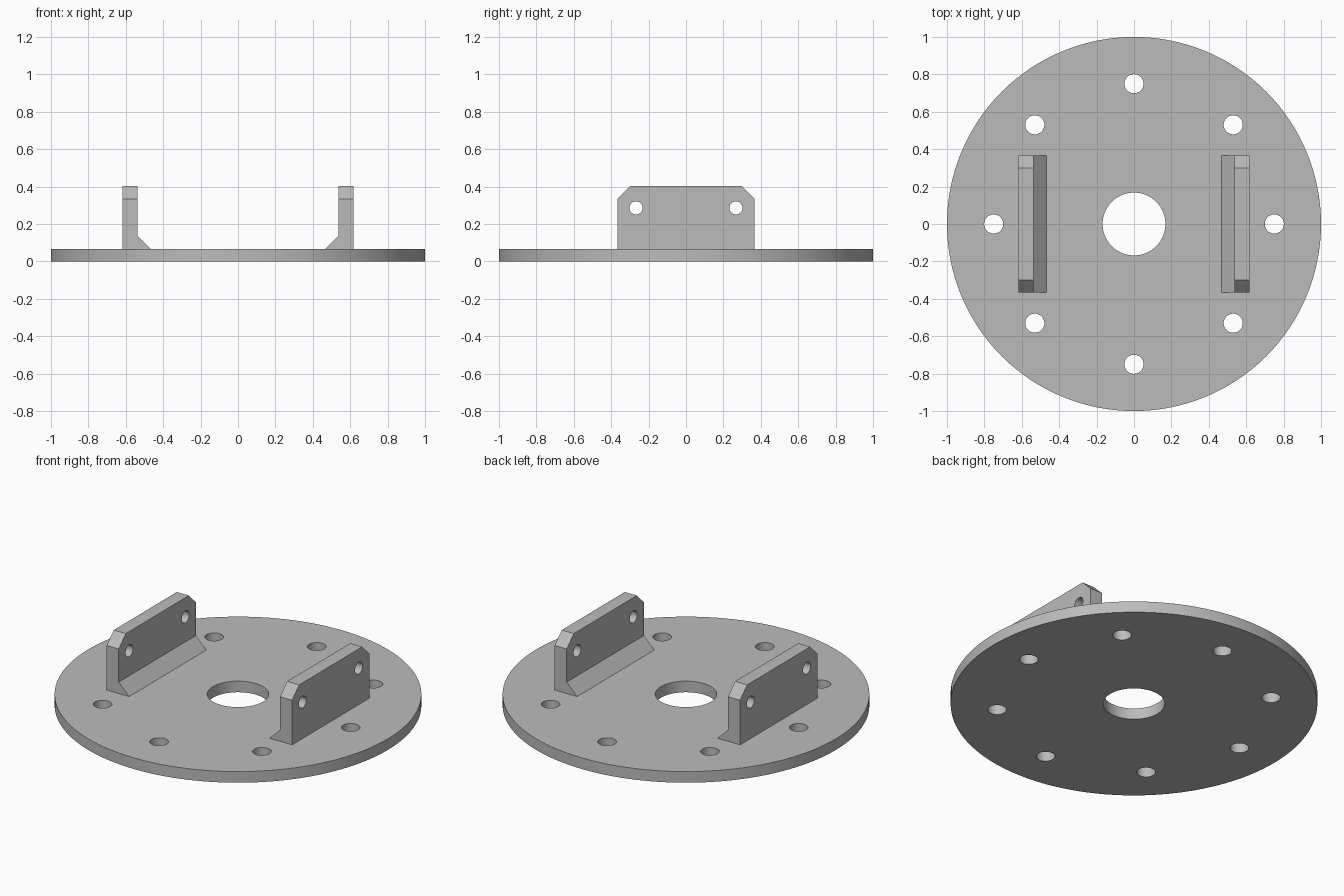
import bpy, bmesh, math
from mathutils import Vector

if "Cube" in bpy.data.objects:
    bpy.data.objects.remove(bpy.data.objects["Cube"], do_unlink=True)

THICK = 0.067    # base plate thickness
HALF = 0.367     # half length of each bracket
TOP = 0.402      # bracket top height
CHAMFER = 0.067

steel = bpy.data.materials.new("plain_grey")
steel.use_nodes = True
grey = (0.5, 0.5, 0.5, 1)
steel.diffuse_color = grey
steel.node_tree.nodes["Principled BSDF"].inputs["Base Color"].default_value = grey


def cylinder(name, radius, depth, location, rotation=(0, 0, 0), sides=48):
    bpy.ops.mesh.primitive_cylinder_add(vertices=sides, radius=radius, depth=depth,
                                        location=location, rotation=rotation)
    obj = bpy.context.object
    obj.name = name
    return obj


def drill(target, cutters):
    """Cut each cutter out of the target, then discard the cutters."""
    for cutter in cutters:
        cutter.hide_render = True
        mod = target.modifiers.new("hole", 'BOOLEAN')
        mod.operation = 'DIFFERENCE'
        mod.solver = 'EXACT'
        mod.object = cutter
    bpy.ops.object.select_all(action='DESELECT')
    target.select_set(True)
    bpy.context.view_layer.objects.active = target
    for mod in list(target.modifiers):
        bpy.ops.object.modifier_apply(modifier=mod.name)
    for cutter in cutters:
        bpy.data.objects.remove(cutter, do_unlink=True)
    target.data.materials.clear()
    target.data.materials.append(steel)
    bpy.ops.object.shade_smooth_by_angle(angle=math.radians(30))


# Round base plate with a central bore and a ring of bolt holes
plate = cylinder("base_plate", 1, THICK, (0, 0, THICK / 2), sides=128)
holes = [cylinder("bore_cutter", 0.168, 1, (0, 0, 0), sides=64)]
for i in range(8):
    a = i * math.pi / 4
    holes.append(cylinder("bolt_cutter", 0.051, 1,
                          (0.75 * math.cos(a), 0.75 * math.sin(a), 0)))
drill(plate, holes)


def bracket(name, side):
    """Upright lug with a sloped foot on its inner side and chamfered top corners."""
    foot = THICK - 0.02   # sunk slightly into the plate
    profile = [(0.617, foot), (0.617, TOP), (0.537, TOP), (0.537, THICK + 0.069),
               (0.468, THICK), (0.468, foot)]
    bm = bmesh.new()
    face = bm.faces.new([bm.verts.new((side * x, -HALF, z)) for x, z in profile])
    result = bmesh.ops.extrude_face_region(bm, geom=[face])
    moved = [v for v in result["geom"] if isinstance(v, bmesh.types.BMVert)]
    bmesh.ops.translate(bm, verts=moved, vec=Vector((0, 2 * HALF, 0)))
    bmesh.ops.recalc_face_normals(bm, faces=bm.faces)
    corners = [e for e in bm.edges
               if all(v.co.z > TOP - 0.001 for v in e.verts)
               and abs(e.verts[0].co.y - e.verts[1].co.y) < 0.001]
    bmesh.ops.bevel(bm, geom=corners, offset=CHAMFER, segments=1, affect='EDGES')
    mesh = bpy.data.meshes.new(name)
    bm.to_mesh(mesh)
    bm.free()
    obj = bpy.data.objects.new(name, mesh)
    bpy.context.collection.objects.link(obj)
    # Cross holes near both ends
    drill(obj, [cylinder("pin_cutter", 0.035, 0.4, (side * 0.577, y, 0.286),
                         (0, math.pi / 2, 0)) for y in (-0.267, 0.267)])


bracket("left_bracket", 1)
bracket("right_bracket", -1)
